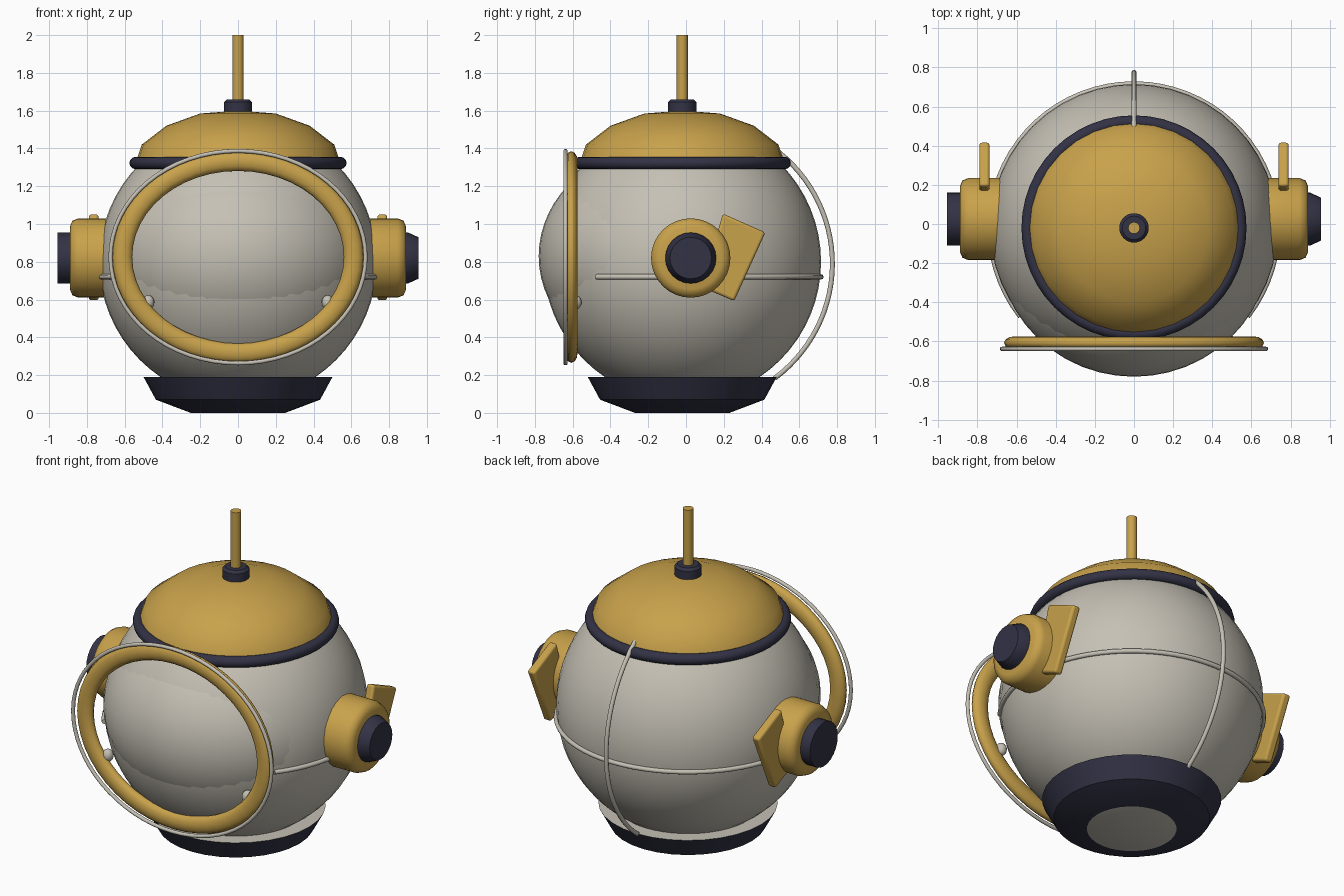
import bpy, bmesh, math
from mathutils import Matrix, Vector

cube = bpy.data.objects.get("Cube")
if cube:
    bpy.data.objects.remove(cube, do_unlink=True)


def material(name, rgb):
    m = bpy.data.materials.new(name)
    m.use_nodes = True
    m.diffuse_color = (*rgb, 1)
    bsdf = m.node_tree.nodes["Principled BSDF"]
    bsdf.inputs["Base Color"].default_value = (*rgb, 1)
    bsdf.inputs["Roughness"].default_value = 0.6
    return m


GOLD = material("brass_gold", (0.58, 0.36, 0.07))
GREY = material("warm_grey", (0.56, 0.53, 0.46))
NAVY = material("dark_navy", (0.032, 0.032, 0.06))
CY = -0.02  # depth of the helmet's vertical axis


def finish(name, bm, mat, angle=35):
    bmesh.ops.recalc_face_normals(bm, faces=bm.faces)
    me = bpy.data.meshes.new(name)
    bm.to_mesh(me)
    bm.free()
    me.materials.append(mat)
    ob = bpy.data.objects.new(name, me)
    bpy.context.collection.objects.link(ob)
    bpy.ops.object.select_all(action='DESELECT')
    ob.select_set(True)
    bpy.context.view_layer.objects.active = ob
    bpy.ops.object.shade_smooth_by_angle(angle=math.radians(angle))
    return ob


def lathe(name, profile, mat, loc, rot=Matrix(), steps=32, angle=35):
    """Spin a (radius, height) profile about z, then rotate and place it."""
    bm = bmesh.new()
    vs = [bm.verts.new((r, 0, z)) for r, z in profile]
    edges = [bm.edges.new(p) for p in zip(vs, vs[1:])]
    bmesh.ops.spin(bm, geom=vs + edges, cent=(0, 0, 0), axis=(0, 0, 1),
                   angle=math.tau, steps=steps)
    bmesh.ops.remove_doubles(bm, verts=bm.verts, dist=1e-4)
    bm.transform(Matrix.Translation(loc) @ rot)
    return finish(name, bm, mat, angle)


def ellipsoid(name, loc, radii, mat, segs=32, rings=24):
    bm = bmesh.new()
    bmesh.ops.create_uvsphere(bm, u_segments=segs, v_segments=rings, radius=1)
    bm.transform(Matrix.Translation(loc) @ Matrix.Diagonal((*radii, 1)))
    return finish(name, bm, mat)


def ring(name, loc, rx, ry, tube, depth, mat, rot=Matrix(), steps=48):
    """Elliptical torus with its own tube width and tube depth."""
    bm = bmesh.new()
    n = 12
    rows = []
    for i in range(steps):
        a = math.tau * i / steps
        row = []
        for j in range(n):
            b = math.tau * j / n
            w = tube * math.cos(b)
            row.append(bm.verts.new(((rx + w) * math.cos(a), (ry + w) * math.sin(a),
                                     depth * math.sin(b))))
        rows.append(row)
    for i in range(steps):
        p, q = rows[i], rows[(i + 1) % steps]
        for j in range(n):
            k = (j + 1) % n
            bm.faces.new((p[j], q[j], q[k], p[k]))
    bm.transform(Matrix.Translation(loc) @ rot)
    return finish(name, bm, mat, 60)


def wire(name, points, radius, mat):
    """Round wire through the points, turned into a mesh."""
    cu = bpy.data.curves.new(name, 'CURVE')
    cu.dimensions = '3D'
    cu.bevel_depth = radius
    cu.bevel_resolution = 2
    cu.use_fill_caps = True
    sp = cu.splines.new('POLY')
    sp.points.add(len(points) - 1)
    for p, co in zip(sp.points, points):
        p.co = (*co, 1)
    tmp = bpy.data.objects.new(name + "_path", cu)
    bpy.context.collection.objects.link(tmp)
    bpy.context.view_layer.update()
    me = bpy.data.meshes.new_from_object(tmp)
    bm = bmesh.new()
    bm.from_mesh(me)
    bpy.data.objects.remove(tmp, do_unlink=True)
    bpy.data.meshes.remove(me)
    for f in bm.faces:
        f.material_index = 0
    return finish(name, bm, mat, 60)


def bevel(ob, width, segments=3):
    m = ob.modifiers.new("rounded_edges", 'BEVEL')
    m.width = width
    m.segments = segments
    m.limit_method = 'ANGLE'


# Helmet shell and bulging visor
ellipsoid("helmet_shell", (0, CY, 0.80), (0.735, 0.735, 0.735), GREY, 48, 32)
ellipsoid("visor", (0, -0.10, 0.83), (0.70, 0.68, 0.59), GREY, 48, 32)

# Neck base: navy wall with grey end faces
base = lathe("neck_base", [(0, 0), (0.25, 0), (0.435, 0.07), (0.50, 0.19), (0, 0.185)],
             NAVY, (0, CY, 0), angle=25)
base.data.materials.append(GREY)
for f in base.data.polygons:
    if abs(f.normal.z) > 0.98:
        f.material_index = 1

# Crown cap, its rim, and the mast
lathe("crown_cap", [(0.54, 1.33), (0.51, 1.42), (0.38, 1.52), (0.20, 1.585), (0, 1.60)],
      GOLD, (0, CY, 0), angle=60)
ring("crown_rim", (0, CY, 1.323), 0.542, 0.542, 0.033, 0.033, NAVY)
lathe("mast_collar", [(0, 1.58), (0.075, 1.58), (0.075, 1.645), (0.06, 1.66), (0, 1.66)],
      NAVY, (0, CY, 0))
lathe("mast", [(0, 1.64), (0.03, 1.64), (0.03, 2.0), (0, 2.0)], GOLD, (0, CY, 0), steps=16)

# Visor frame, outer wire and side studs
upright = Matrix.Rotation(math.pi / 2, 4, 'X')
ring("visor_frame", (0, -0.607, 0.825), 0.612, 0.508, 0.052, 0.033, GOLD, upright)
ring("visor_wire", (0, -0.638, 0.825), 0.675, 0.562, 0.011, 0.011, GREY, upright, 64)
for side, s in (("left", 1), ("right", -1)):
    ellipsoid(side + "_visor_stud", (s * 0.475, -0.585, 0.585), (0.032, 0.032, 0.038),
              GREY, 16, 12)

# Wire seam around the back, and the raised wire handle
seam = [math.radians(-38 + 256 * i / 48) for i in range(49)]
wire("back_seam", [(0.735 * math.cos(a), CY + 0.735 * math.sin(a), 0.72) for a in seam],
     0.014, GREY)
arc = [math.radians(-53.5 + 105 * i / 28) for i in range(29)]
wire("back_handle", [(0, 0.02 + 0.755 * math.cos(a), 0.79 + 0.755 * math.sin(a)) for a in arc],
     0.013, GREY)

# Ear pods with end knobs and swept fins
POD = [(0, 0.60), (0.21, 0.60), (0.21, 0.845), (0.197, 0.877), (0.165, 0.89), (0, 0.89)]
FIN = [(0.10, 0.72), (0.195, 1.055), (0.42, 0.955), (0.255, 0.592), (0.12, 0.65)]
for side, s in (("left", 1), ("right", -1)):
    out = Matrix.Rotation(s * math.pi / 2, 4, 'Y')
    centre = Vector((0, 0.025, 0.82))
    lathe(side + "_ear_pod", POD, GOLD, centre, out, angle=50)
    tip = 0.11 if s > 0 else 0.135
    lathe(side + "_ear_knob", [(0, 0.87), (0.135, 0.87), (0.135, 0.90), (tip, 0.955), (0, 0.955)],
          NAVY, centre, out, 24, 25)
    bm = bmesh.new()
    face = bm.faces.new([bm.verts.new((s * 0.738, y, z)) for y, z in FIN])
    ext = bmesh.ops.extrude_face_region(bm, geom=[face])
    moved = [v for v in ext["geom"] if isinstance(v, bmesh.types.BMVert)]
    bmesh.ops.translate(bm, verts=moved, vec=(s * 0.052, 0, 0))
    bevel(finish(side + "_ear_fin", bm, GOLD), 0.014)
